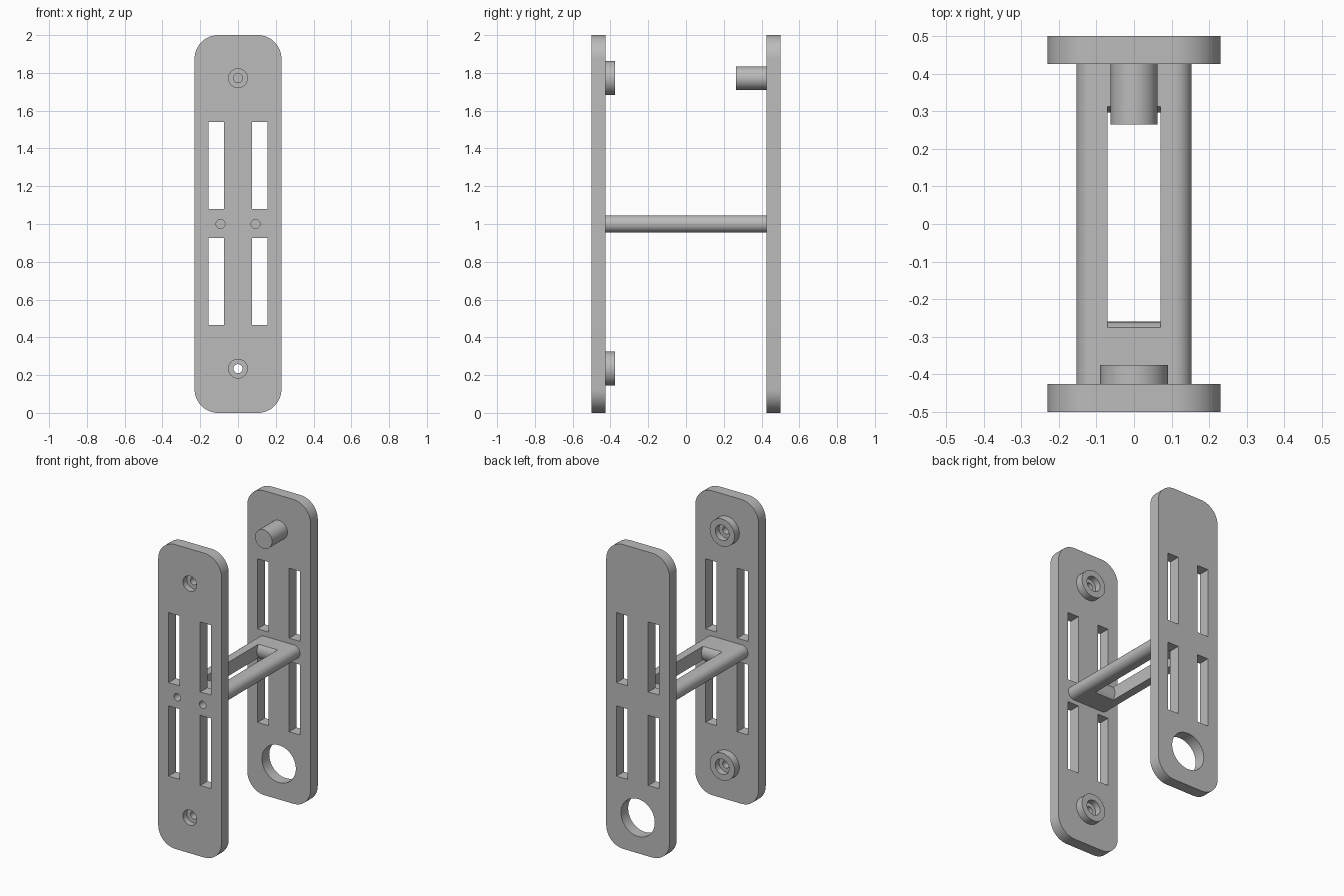
import bpy, bmesh, math

if "Cube" in bpy.data.objects:
    bpy.data.objects.remove(bpy.data.objects["Cube"])

grey = bpy.data.materials.new("plain grey")
grey.diffuse_color = (0.5, 0.5, 0.5, 1)
grey.use_nodes = True
grey.node_tree.nodes["Principled BSDF"].inputs["Base Color"].default_value = grey.diffuse_color


def prism(name, pts, a, b, axis="Y"):
    """Extrude an (x, z) profile along y, or a (y, z) profile along x."""
    def at(p, d):
        return (p[0], d, p[1]) if axis == "Y" else (d, p[0], p[1])
    bm = bmesh.new()
    lo = [bm.verts.new(at(p, a)) for p in pts]
    hi = [bm.verts.new(at(p, b)) for p in pts]
    bm.faces.new(lo)
    bm.faces.new(hi)
    n = len(pts)
    for i in range(n):
        j = (i + 1) % n
        bm.faces.new((lo[i], lo[j], hi[j], hi[i]))
    bmesh.ops.recalc_face_normals(bm, faces=bm.faces)
    me = bpy.data.meshes.new(name)
    bm.to_mesh(me)
    bm.free()
    me.materials.append(grey)
    ob = bpy.data.objects.new(name, me)
    bpy.context.collection.objects.link(ob)
    return ob


def rounded(x0, x1, z0, z1, r, seg=16):
    pts = []
    corners = [(x1 - r, z1 - r), (x0 + r, z1 - r), (x0 + r, z0 + r), (x1 - r, z0 + r)]
    for k, (cx, cz) in enumerate(corners):
        for i in range(seg + 1):
            t = math.pi / 2 * (k + i / seg)
            pts.append((cx + r * math.cos(t), cz + r * math.sin(t)))
    return pts


def circle(x, z, r, n=48):
    return [(x + r * math.cos(2 * math.pi * i / n), z + r * math.sin(2 * math.pi * i / n))
            for i in range(n)]


def rect(x0, x1, z0, z1):
    return [(x0, z0), (x1, z0), (x1, z1), (x0, z1)]


def combine(ob, tool, op="DIFFERENCE"):
    m = ob.modifiers.new("bool", "BOOLEAN")
    m.operation, m.solver, m.object = op, "EXACT", tool
    bpy.context.view_layer.objects.active = ob
    bpy.ops.object.modifier_apply(modifier=m.name)
    bpy.data.objects.remove(tool)


def drill(ob, x, z, r, y0, y1):
    combine(ob, prism("cutter", circle(x, z, r), y0, y1))


def plate(name, y0, y1):
    ob = prism(name, rounded(-0.23, 0.23, 0, 2, 0.125), y0, y1)
    for x in (-0.155, 0.075):
        for z0, z1 in ((0.465, 0.927), (1.08, 1.54)):
            combine(ob, prism("cutter", rect(x, x + 0.08, z0, z1), y0 - 0.1, y1 + 0.1))
    return ob


LOW, HIGH, ROD_X = 0.234, 1.772, 0.0925

# Front plate with two counterbored bosses and two small screw holes
front = plate("front_plate", -0.5, -0.425)
for z in (LOW, HIGH):
    combine(front, prism("boss", circle(0, z, 0.09, 64), -0.46, -0.375), "UNION")
    drill(front, 0, z, 0.024, -0.6, -0.3)
    drill(front, 0, z, 0.05, -0.6, -0.46)
    drill(front, 0, z, 0.05, -0.415, -0.3)
for x in (-ROD_X, ROD_X):
    drill(front, x, 1.0, 0.024, -0.6, -0.3)

# Back plate with a peg and a large round hole
back = plate("back_plate", 0.425, 0.5)
combine(back, prism("peg", circle(0, HIGH, 0.062), 0.265, 0.46), "UNION")
drill(back, 0, LOW, 0.123, 0.3, 0.6)

# Round-edged connecting frame, opened in the middle with bowed ends
frame = prism("connecting_frame", rounded(-0.153, 0.153, 0.955, 1.045, 0.0449), -0.425, 0.425)
bow = [(i / 8, 0.016 * (1 - (i / 8) ** 2)) for i in range(-8, 9)]
opening = [(-0.276, 0.9)] + [(-0.276 + d, 1 + 0.045 * t) for t, d in bow] + [(-0.276, 1.1)]
opening += [(0.312, 1.1)] + [(0.312 - d, 1 - 0.045 * t) for t, d in bow] + [(0.312, 0.9)]
combine(frame, prism("cutter", opening, -0.07, 0.07, "X"))
for x in (-ROD_X, ROD_X):
    drill(frame, x, 1.0, 0.024, -0.6, -0.3)

# Smooth the round surfaces, keep the edges sharp
for ob in (front, back, frame):
    bpy.ops.object.select_all(action="DESELECT")
    ob.select_set(True)
    bpy.context.view_layer.objects.active = ob
    bpy.ops.object.shade_smooth_by_angle(angle=math.radians(30))
